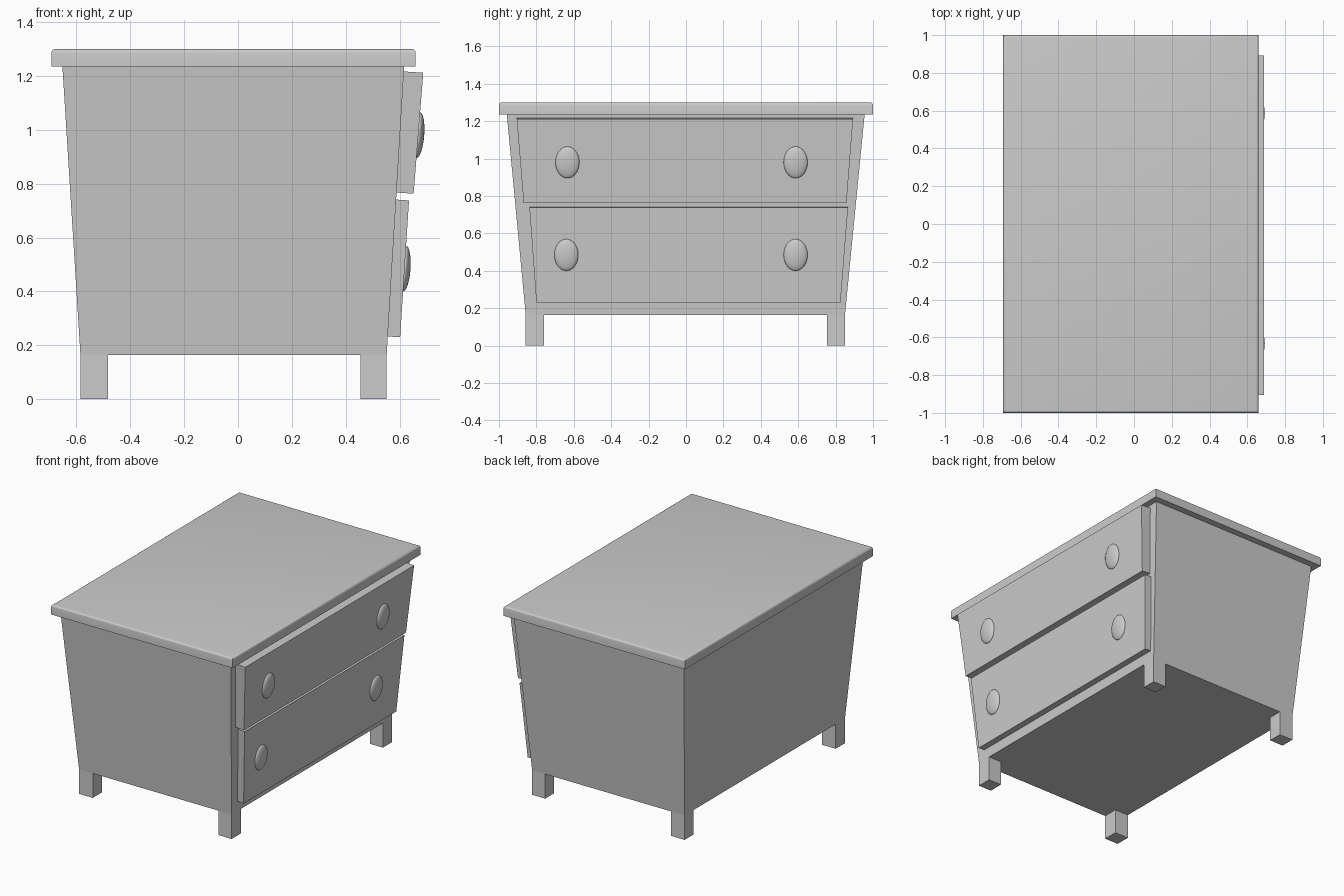
import bpy, bmesh
from math import atan2

if "Cube" in bpy.data.objects:
    bpy.data.objects.remove(bpy.data.objects["Cube"])


def finish(name, bm):
    bmesh.ops.recalc_face_normals(bm, faces=bm.faces)
    mesh = bpy.data.meshes.new(name)
    bm.to_mesh(mesh)
    bm.free()
    ob = bpy.data.objects.new(name, mesh)
    bpy.context.collection.objects.link(ob)
    return ob


def block(name, low, high):
    """Tapered box between two rectangles (x0, x1, y0, y1, z at x0, z at x1)."""
    bm = bmesh.new()
    bmesh.ops.create_cube(bm, size=2)
    for v in bm.verts:
        x0, x1, y0, y1, za, zb = high if v.co.z > 0 else low
        right = v.co.x > 0
        v.co = (x1 if right else x0, y1 if v.co.y > 0 else y0, zb if right else za)
    return finish(name, bm)


def smooth(ob):
    bpy.ops.object.select_all(action='DESELECT')
    ob.select_set(True)
    bpy.context.view_layer.objects.active = ob
    bpy.ops.object.shade_smooth_by_angle()


# Tapered cabinet body
LEG_Z = 0.165
X0, X1, Y0, Y1 = -0.585, 0.552, -0.857, 0.85
block("cabinet_body", (X0, X1, Y0, Y1, LEG_Z, LEG_Z),
      (-0.652, 0.617, -0.958, 0.955, 1.235, 1.235))

# Four short straight legs
for side, xa, xb in (("back", X0, -0.483), ("front", 0.455, X1)):
    for hand, ya, yb in (("left", Y0, -0.758), ("right", 0.755, Y1)):
        block(f"{side}_{hand}_leg", (xa, xb, ya, yb, 0, 0),
              (xa, xb, ya, yb, LEG_Z, LEG_Z))

# Table top with rounded upper rim
top = block("top_board", (-0.693, 0.66, -1, 1, 1.235, 1.235),
            (-0.693, 0.66, -1, 1, 1.3, 1.3))
bm = bmesh.new()
bm.from_mesh(top.data)
rim = [e for e in bm.edges if all(v.co.z > 1.29 for v in e.verts)]
bmesh.ops.bevel(bm, geom=rim, offset=0.014, segments=4, profile=0.5, affect='EDGES')
bm.to_mesh(top.data)
bm.free()
smooth(top)

# Leaning drawer fronts with two oval knobs each:
# front x, y range and z at the bottom and top edges, body depth x, knob height
drawers = (
    ("upper", (0.652, -0.868, 0.858, 0.763), (0.688, -0.905, 0.893, 1.212), 0.98, (-0.634, 0.586)),
    ("lower", (0.602, -0.800, 0.826, 0.230), (0.635, -0.837, 0.866, 0.738), 0.485, (-0.640, 0.586)),
)
for label, (xb, yb0, yb1, zb), (xt, yt0, yt1, zt), kz, knob_ys in drawers:
    block(f"{label}_drawer", (xb - 0.09, xb, yb0, yb1, zb + 0.006, zb),
          (xt - 0.09, xt, yt0, yt1, zt + 0.006, zt))
    lean = atan2(xt - xb, zt - zb)
    face_x = xb + (xt - xb) * (kz - zb) / (zt - zb)
    for i, ky in enumerate(knob_ys):
        bm = bmesh.new()
        bmesh.ops.create_uvsphere(bm, u_segments=32, v_segments=16, radius=1)
        knob = finish(f"{label}_knob_{i + 1}", bm)
        knob.location = (face_x, ky, kz)
        knob.scale = (0.022, 0.064, 0.085)
        knob.rotation_euler.y = lean
        smooth(knob)
